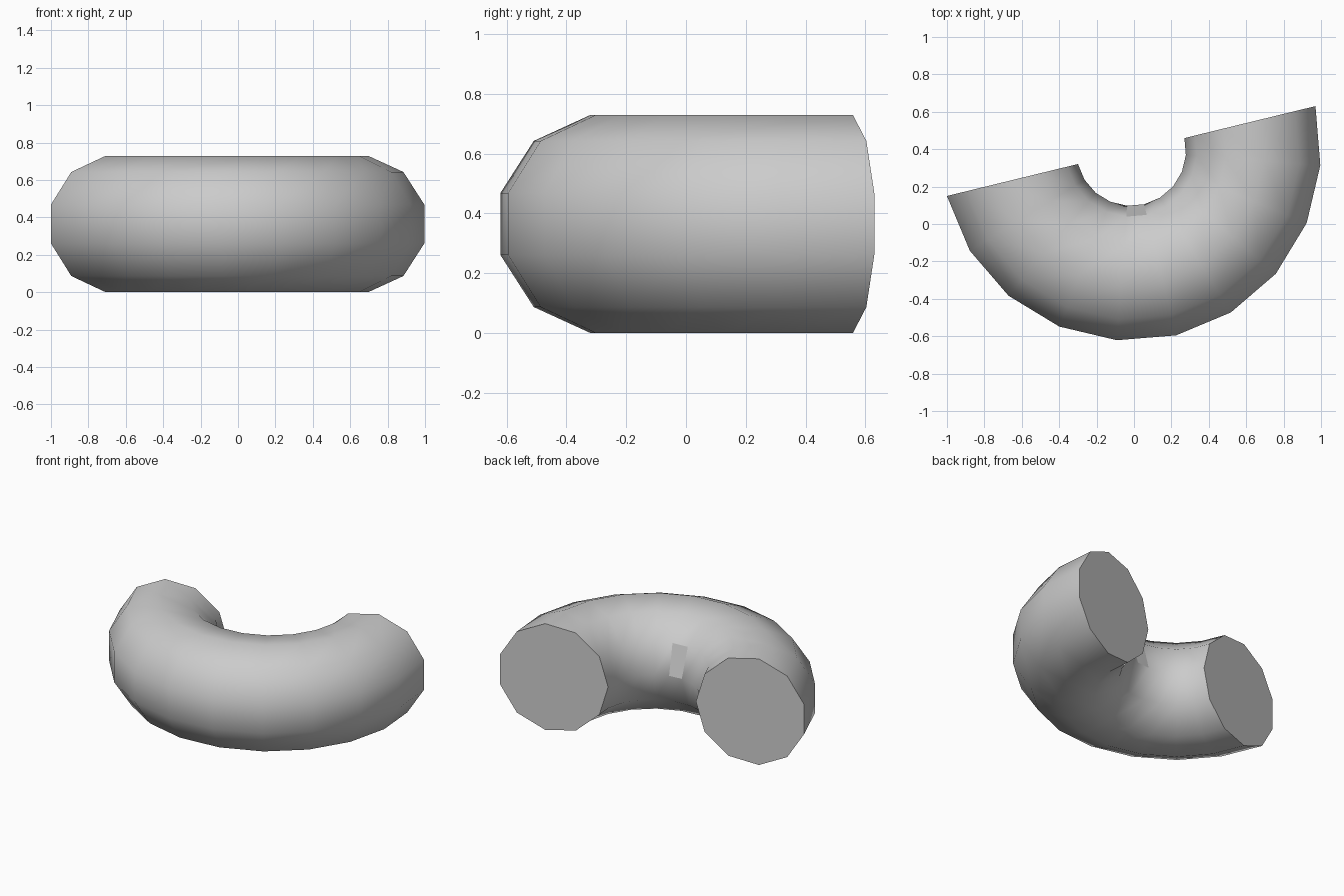
import bpy, bmesh
from math import sin, cos, pi, radians

if "Cube" in bpy.data.objects:
    bpy.data.objects.remove(bpy.data.objects["Cube"])

SIDES, STEPS = 11, 10            # cross-section sides, segments along the half ring
R, r = 0.661, 0.368              # ring radius, tube radius
CX, CY, CZ = -0.015, 0.39, 0.3645
START = radians(13.7 - 180)      # the half ring is turned slightly about z

bm = bmesh.new()

# Cross-section rings swept through half a turn, a corner pointing inwards
rings = []
for i in range(STEPS + 1):
    a = START + pi * i / STEPS
    ring = []
    for j in range(SIDES):
        t = pi + 2 * pi * j / SIDES
        d = R + r * cos(t)
        ring.append(bm.verts.new((CX + d * cos(a), CY + d * sin(a), CZ + r * sin(t))))
    rings.append(ring)

# Tube walls
for p, q in zip(rings, rings[1:]):
    for j in range(SIDES):
        k = (j + 1) % SIDES
        bm.faces.new((p[j], p[k], q[k], q[j]))

# Flat end caps
bm.faces.new(rings[0])
bm.faces.new(rings[-1])
bmesh.ops.recalc_face_normals(bm, faces=bm.faces[:])

mesh = bpy.data.meshes.new("half_ring")
bm.to_mesh(mesh)
bm.free()
half_ring = bpy.data.objects.new("half_ring", mesh)
bpy.context.collection.objects.link(half_ring)

# Smooth tube, sharp cap rims
bpy.context.view_layer.objects.active = half_ring
half_ring.select_set(True)
bpy.ops.object.shade_smooth_by_angle(angle=radians(40))

# One flat facet on the inner wall
mesh.polygons[6 * SIDES - 1 - SIDES].use_smooth = False
